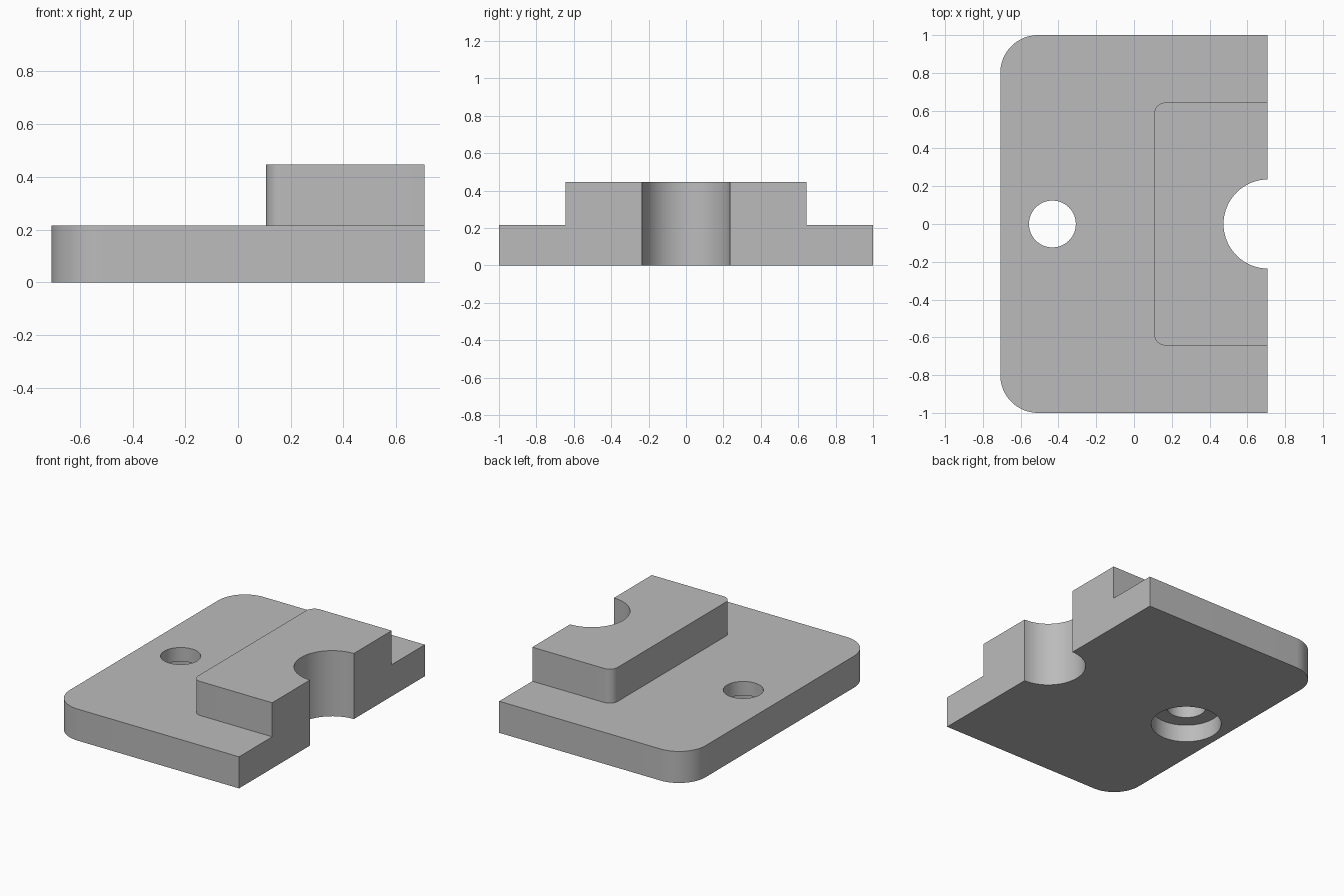
import bpy, bmesh, math

if "Cube" in bpy.data.objects:
    bpy.data.objects.remove(bpy.data.objects["Cube"])

HALF_X, HALF_Y = 0.708, 1.0
BASE_TOP, BLOCK_TOP = 0.215, 0.447
HOLE_X = -0.432

grey = bpy.data.materials.new("plain_grey")
grey.use_nodes = True
colour = (0.5, 0.5, 0.5, 1)
grey.diffuse_color = colour
grey.node_tree.nodes["Principled BSDF"].inputs["Base Color"].default_value = colour


def arc(cx, cy, r, start, end, steps):
    """Points along an arc, angles in degrees."""
    angles = [math.radians(start + (end - start) * i / steps) for i in range(steps + 1)]
    return [(cx + r * math.cos(a), cy + r * math.sin(a)) for a in angles]


def prism(name, outline, z0, z1):
    """Solid made by extruding a flat outline upward."""
    bm = bmesh.new()
    face = bm.faces.new([bm.verts.new((x, y, z0)) for x, y in outline])
    top = bmesh.ops.extrude_face_region(bm, geom=[face])["geom"]
    verts = [v for v in top if isinstance(v, bmesh.types.BMVert)]
    bmesh.ops.translate(bm, vec=(0, 0, z1 - z0), verts=verts)
    bmesh.ops.recalc_face_normals(bm, faces=bm.faces)
    mesh = bpy.data.meshes.new(name)
    bm.to_mesh(mesh)
    bm.free()
    mesh.materials.append(grey)
    obj = bpy.data.objects.new(name, mesh)
    bpy.context.collection.objects.link(obj)
    return obj


def rounded_left(x0, half_y, r, x1=HALF_X):
    """Rectangle with its two -x corners rounded."""
    return ([(x1, -half_y), (x1, half_y)]
            + arc(x0 + r, half_y - r, r, 90, 180, 16)
            + arc(x0 + r, r - half_y, r, 180, 270, 16))


def cylinder(name, x, r, z0, z1):
    return prism(name, arc(x, 0, r, 0, 360, 64)[:-1], z0, z1)


def combine(target, tool, operation):
    """Apply a boolean and discard the tool solid."""
    tool.hide_render = True
    mod = target.modifiers.new(tool.name, "BOOLEAN")
    mod.operation, mod.object, mod.solver = operation, tool, "EXACT"
    bpy.context.view_layer.objects.active = target
    bpy.ops.object.modifier_apply(modifier=mod.name)
    bpy.data.objects.remove(tool)


# Base plate with the raised block standing on its straight edge
plate = prism("stepped_plate", rounded_left(-HALF_X, HALF_Y, 0.2), 0, BASE_TOP)
block = prism("raised_block", rounded_left(0.107, 0.643, 0.06), BASE_TOP - 0.1, BLOCK_TOP)
combine(plate, block, "UNION")

# Half-round notch, through hole and the wider recess beneath it
combine(plate, cylinder("notch_cutter", HALF_X + 0.002, 0.236, -0.1, 0.6), "DIFFERENCE")
combine(plate, cylinder("hole_cutter", HOLE_X, 0.124, -0.1, 0.6), "DIFFERENCE")
combine(plate, cylinder("recess_cutter", HOLE_X, 0.222, -0.1, 0.12), "DIFFERENCE")

# Smooth curved walls, sharp edges elsewhere
bpy.ops.object.select_all(action="DESELECT")
plate.select_set(True)
bpy.context.view_layer.objects.active = plate
bpy.ops.object.shade_smooth_by_angle(angle=math.radians(30))
